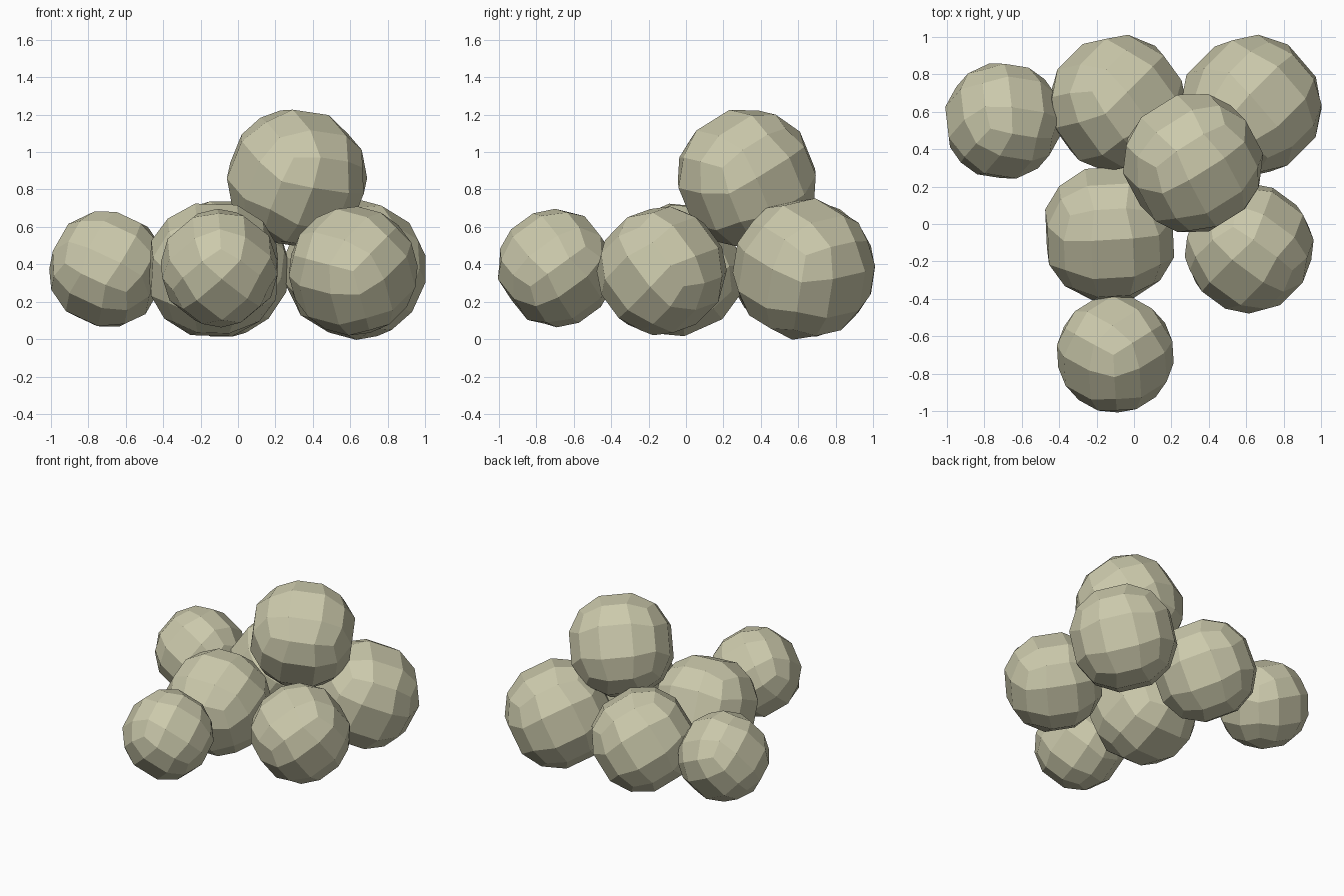
import bpy, bmesh
from mathutils import Vector, Matrix

if "Cube" in bpy.data.objects:
    bpy.data.objects.remove(bpy.data.objects["Cube"])

mat = bpy.data.materials.new("pale khaki")
mat.diffuse_color = (0.60, 0.585, 0.41, 1)
mat.use_nodes = True
mat.node_tree.nodes["Principled BSDF"].inputs["Base Color"].default_value = mat.diffuse_color


def ball(name, centre, radius, axis1, axis2):
    """Faceted ball: cube cut 3 x 3 per side, pushed out to a sphere, then turned."""
    u = Vector(axis1).normalized()
    v = Vector(axis2)
    v = (v - u * v.dot(u)).normalized()
    turn = Matrix((u, v, u.cross(v))).transposed()
    bm = bmesh.new()
    bmesh.ops.create_cube(bm, size=2)
    bmesh.ops.subdivide_edges(bm, edges=bm.edges[:], cuts=2, use_grid_fill=True)
    for p in bm.verts:
        p.co = Vector(centre) + turn @ (p.co.normalized() * radius)
    bmesh.ops.recalc_face_normals(bm, faces=bm.faces[:])
    mesh = bpy.data.meshes.new(name)
    bm.to_mesh(mesh)
    bm.free()
    mesh.materials.append(mat)
    bpy.context.collection.objects.link(bpy.data.objects.new(name, mesh))


# Balls resting low in the cluster
ball("left_ball", (-0.70, 0.55, 0.375), 0.317, (0.1, -0.85, 0.5), (0.43, 0.5, 0.75))
ball("back_ball", (-0.09, 0.645, 0.375), 0.37, (0.61, 0.61, -0.5), (0.55, 0.12, 0.83))
ball("back_right_ball", (0.625, 0.63, 0.375), 0.383, (0.65, 0.65, -0.4), (0.5, 0.2, 1))
ball("middle_ball", (-0.13, -0.05, 0.37), 0.37, (0.05, -0.4, 0.9), (0.99, 0, 0.1))
ball("right_ball", (0.615, -0.13, 0.365), 0.348, (0.79, -0.58, -0.21), (-0.22, -0.58, 0.79))
ball("front_ball", (-0.10, -0.695, 0.38), 0.317, (-0.05, 0.8, 0.58), (0.7, -0.4, 0.58))
# Ball stacked on top
ball("top_ball", (0.315, 0.325, 0.86), 0.378, (-0.41, 0.77, 0.48), (0.35, -0.35, 0.87))
